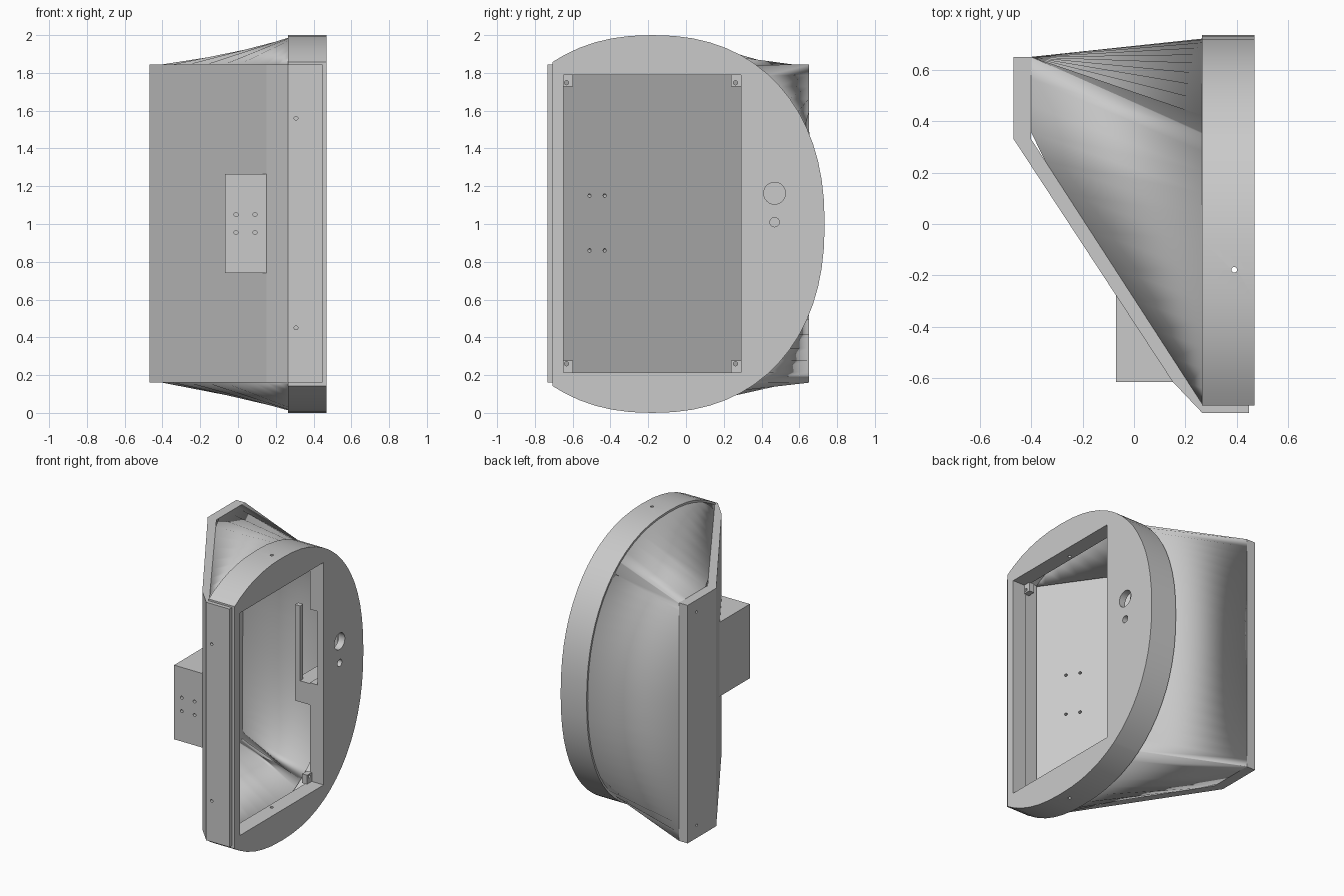
import bpy, bmesh, math
from mathutils import Vector, Matrix

old = bpy.data.objects.get("Cube")
if old:
    bpy.data.objects.remove(old, do_unlink=True)

grey = bpy.data.materials.new("light grey plastic")
grey.use_nodes = True
colour = (0.59, 0.59, 0.59, 1)
grey.diffuse_color = colour
grey.node_tree.nodes["Principled BSDF"].inputs["Base Color"].default_value = colour

LOW, HIGH = 0.16, 1.845      # height range of the front plate
CORNER = 0.35                # y where the rounded outline turns from top to back


def finish(name, bm):
    bmesh.ops.recalc_face_normals(bm, faces=bm.faces)
    mesh = bpy.data.meshes.new(name)
    bm.to_mesh(mesh)
    bm.free()
    ob = bpy.data.objects.new(name, mesh)
    bpy.context.collection.objects.link(ob)
    mesh.materials.append(grey)
    return ob


def extrude(name, points, shift):
    """Solid made by sweeping a flat polygon along a vector."""
    bm = bmesh.new()
    face = bm.faces.new([bm.verts.new(p) for p in points])
    top = bmesh.ops.extrude_face_region(bm, geom=[face])["geom"]
    bmesh.ops.translate(bm, vec=shift, verts=[g for g in top if isinstance(g, bmesh.types.BMVert)])
    return finish(name, bm)


def upright(name, plan, z):
    return extrude(name, [(x, y, z[0]) for x, y in plan], (0, 0, z[1] - z[0]))


def box(name, x, y, z):
    return upright(name, [(x[0], y[0]), (x[1], y[0]), (x[1], y[1]), (x[0], y[1])], z)


def pin(centre, axis, radius, depth):
    bm = bmesh.new()
    turn = Vector(axis).to_track_quat("Z", "Y").to_matrix().to_4x4()
    bmesh.ops.create_cone(bm, cap_ends=True, segments=24, radius1=radius, radius2=radius,
                          depth=depth, matrix=Matrix.Translation(centre) @ turn)
    return finish("hole_cutter", bm)


def cut(ob, cutters):
    bpy.context.view_layer.objects.active = ob
    for c in cutters:
        mod = ob.modifiers.new("cut", "BOOLEAN")
        mod.operation, mod.solver, mod.object = "DIFFERENCE", "EXACT", c
        bpy.ops.object.modifier_apply(modifier=mod.name)
        bpy.data.objects.remove(c, do_unlink=True)


def outline(inset, front, n=64):
    """Rounded outline in y and z, from the lower front corner round to the upper one."""
    ry, rz, power = 0.912 - inset, 1 - inset, 2.25
    pts = []
    for i in range(n):
        a = 2 * math.pi * i / n
        c, s = math.cos(a), math.sin(a)
        y = -0.178 + ry * math.copysign(abs(c) ** (2 / power), c)
        if y > front + 0.005:
            pts.append((y, 1 + rz * math.copysign(abs(s) ** (2 / power), s)))
    for y in (front, CORNER):
        h = rz * (1 - (abs(y + 0.178) / ry) ** power) ** (1 / power)
        pts += [(y, 1 + h), (y, 1 - h)]
    return sorted(pts, key=lambda p: math.atan2(p[1] - 1, p[0] + 0.178))


def prism(name, inset, front, x0, x1):
    return extrude(name, [(x0, y, z) for y, z in outline(inset, front)], (x1 - x0, 0, 0))


def plate_edge(y, z, corner_height):
    """Point on the plate's rear border that faces a point of the rim."""
    mid, half = (LOW + HIGH) / 2, (HIGH - LOW) / 2
    if y >= CORNER:
        return (-0.4, 0.65, mid + half * (z - 1) / corner_height)
    yy = -0.70 + (y + 0.70) * 1.35 / 1.05
    return (max(-0.4, 0.265 - (yy + 0.70) * 0.646), yy, HIGH if z > 1 else LOW)


# Ruled shell from the rounded rim to the front plate
ring = outline(0.013, -0.70)
corner_height = max(z for y, z in ring if y >= CORNER) - 1
bm = bmesh.new()
pairs = [(bm.verts.new((0.267, y, z)), bm.verts.new(plate_edge(y, z, corner_height))) for y, z in ring]
for (a, b), (c, d) in zip(pairs, pairs[1:]):
    bm.faces.new((a, b, d, c))
shell = finish("ruled_shell", bm)
thick = shell.modifiers.new("wall", "SOLIDIFY")
inward = shell.data.polygons[len(ring) // 2].normal.y > 0
thick.thickness, thick.offset = 0.03, -1 if inward else 1

# Slanted front plate with its upright back edge
plate = upright("slanted_front_plate", [(-0.468, 0.33), (-0.468, 0.65), (-0.4, 0.65), (-0.4, 0.33),
                                        (0.265, -0.70), (0.265, -0.734), (0.15, -0.613)], (LOW, HIGH))
cuts = [pin((-0.4 + (0.33 - y) * 0.646, y, z), (0.84, 0.543, 0), 0.01, 0.06)
        for y in (-0.51, -0.43) for z in (0.86, 1.15)]
cuts += [pin((-0.46, 0.55, z), (1, 0, 0), 0.009, 0.08) for z in (0.25, 1.76)]
cut(plate, cuts)

# Rounded rim with its thick face, window, button holes and inner pocket
rim = prism("rounded_rim", 0, -0.706, 0.265, 0.468)
cut(rim, [prism("rim_cutter", 0.05, -0.655, 0.2, 0.36),
          box("window_cutter", (0.3, 0.6), (-0.648, 0.29), (0.215, 1.79)),
          box("pocket_cutter", (0.3, 0.42), (0.25, 0.6), (0.91, 1.43)),
          pin((0.45, 0.469, 1.163), (1, 0, 0), 0.058, 0.3),
          pin((0.45, 0.469, 1.01), (1, 0, 0), 0.025, 0.3),
          pin((0.39, -0.178, 1), (0, 0, 1), 0.011, 2.2)])

# Front strip with two screw holes
strip = box("front_strip", (0.265, 0.447), (-0.734, -0.70), (LOW, HIGH))
cut(strip, [pin((0.307, -0.73, z), (0, 1, 0), 0.01, 0.04) for z in (0.45, 1.56)])

# Wedge-shaped mounting block on the slanted front
block = upright("mounting_block", [(-0.07, -0.265), (-0.07, -0.615), (0.152, -0.615)], (0.74, 1.265))
cut(block, [pin((x, -0.61, z), (0, 1, 0), 0.011, 0.06) for x in (-0.01, 0.09) for z in (0.955, 1.05)])

# Screw tabs in the window corners
for side, y, hole_y in (("front", (-0.65, -0.597), -0.632), ("back", (0.238, 0.292), 0.262)):
    for level, z, hole_z in (("lower", (0.213, 0.278), 0.26), ("upper", (1.727, 1.792), 1.748)):
        tab = box(f"{side}_{level}_screw_tab", (0.335, 0.375), y, z)
        cut(tab, [pin((0.37, hole_y, hole_z), (1, 0, 0), 0.011, 0.08)])

# Shelf and side post behind the button pocket
box("button_shelf", (0.24, 0.362), (0.295, 0.56), (0.75, 0.9))
box("button_post", (0.24, 0.28), (0.295, 0.33), (0.9, 1.43))

# Smooth curves, crisp edges
bpy.ops.object.select_all(action="DESELECT")
for ob in (shell, rim):
    ob.select_set(True)
    bpy.context.view_layer.objects.active = ob
bpy.ops.object.shade_smooth_by_angle(angle=math.radians(20))
